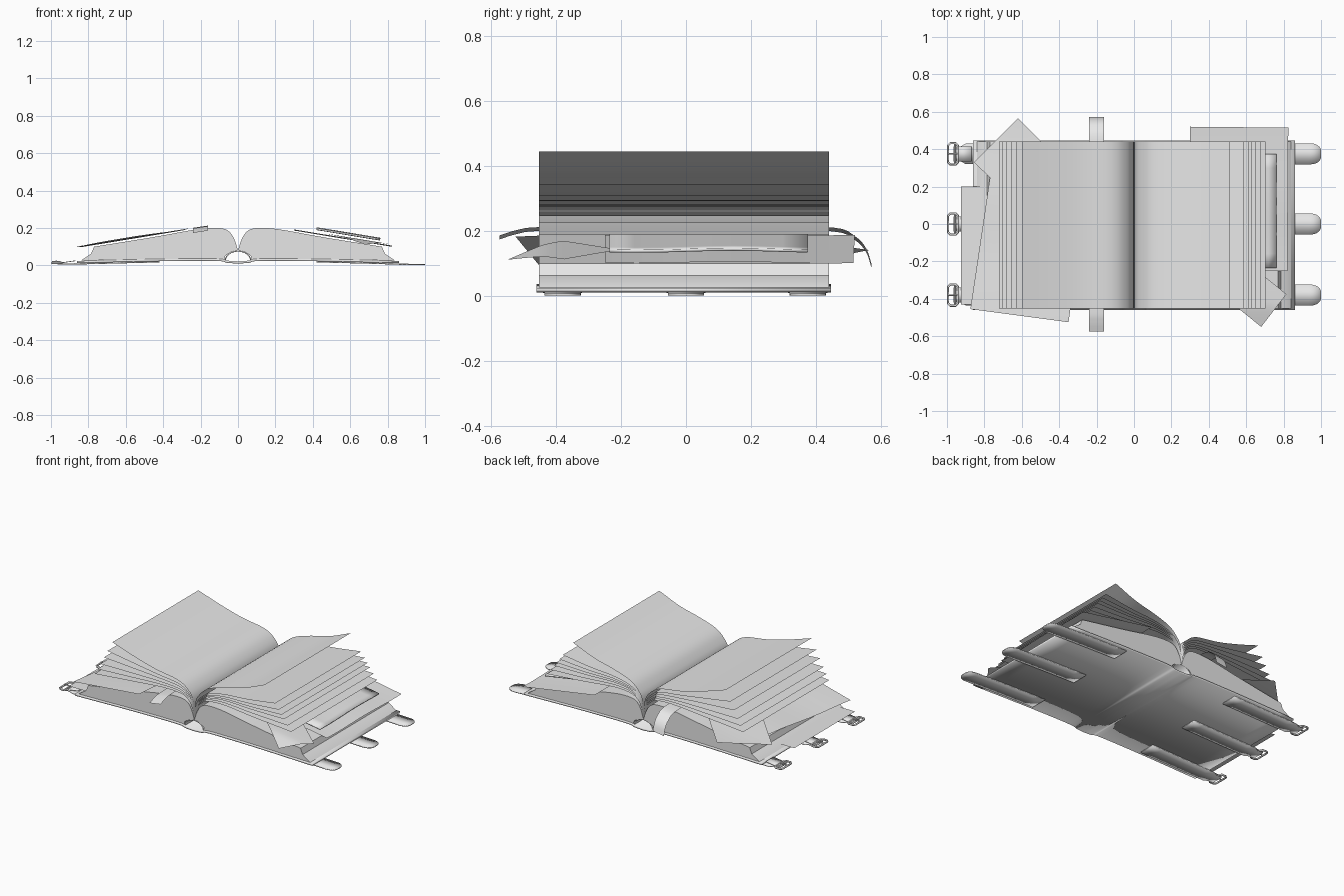
import bpy, bmesh, math
from mathutils import Vector

cube = bpy.data.objects.get("Cube")
if cube:
    bpy.data.objects.remove(cube)

grey = bpy.data.materials.new("plain_grey")
grey.use_nodes = True
grey.diffuse_color = (0.8, 0.8, 0.8, 1)
grey.node_tree.nodes["Principled BSDF"].inputs["Base Color"].default_value = (0.8, 0.8, 0.8, 1)

FRONT, BACK = -0.452, 0.44


def finish(name, bm):
    mesh = bpy.data.meshes.new(name)
    bm.to_mesh(mesh)
    bm.free()
    mesh.materials.append(grey)
    ob = bpy.data.objects.new(name, mesh)
    bpy.context.collection.objects.link(ob)
    return ob


def surface(name, rows, thickness=0, offset=1):
    """Skin a grid of points, optionally thickened."""
    bm = bmesh.new()
    grid = [[bm.verts.new(p) for p in row] for row in rows]
    for a, b in zip(grid, grid[1:]):
        for i in range(len(a) - 1):
            bm.faces.new((a[i], b[i], b[i + 1], a[i + 1]))
    ob = finish(name, bm)
    if thickness:
        mod = ob.modifiers.new("thickness", 'SOLIDIFY')
        mod.thickness = thickness
        mod.offset = offset
    return ob


def sheet(name, profile, y0, y1, thickness=0):
    """Sweep an x-z profile from y0 to y1."""
    profile = sorted(profile) if thickness else profile
    return surface(name, [[(x, y0, z), (x, y1, z)] for x, z in profile], thickness)


def prism(name, outline, y0, y1):
    """Closed x-z outline extruded along y."""
    bm = bmesh.new()
    face = bm.faces.new([bm.verts.new((x, y0, z)) for x, z in outline])
    new = bmesh.ops.extrude_face_region(bm, geom=[face])["geom"]
    verts = [v for v in new if isinstance(v, bmesh.types.BMVert)]
    bmesh.ops.translate(bm, verts=verts, vec=(0, y1 - y0, 0))
    bmesh.ops.recalc_face_normals(bm, faces=bm.faces)
    return finish(name, bm)


def smooth(points, steps=4):
    """Round a polyline with a spline through its points."""
    p = [Vector(q) for q in points]
    p = [2 * p[0] - p[1]] + p + [2 * p[-1] - p[-2]]
    out = []
    for a, b, c, d in zip(p, p[1:], p[2:], p[3:]):
        for i in range(steps):
            t = i / steps
            out.append(0.5 * (2 * b + (c - a) * t + (2 * a - 5 * b + 4 * c - d) * t * t
                              + (3 * b - a - 3 * c + d) * t ** 3))
    return [tuple(v) for v in out + [p[-2]]]


def side(points, s):
    return [(s * x, z) for x, z in points]


def rod(name, points, radius, cyclic):
    curve = bpy.data.curves.new(name, 'CURVE')
    curve.dimensions = '3D'
    curve.bevel_depth = radius
    curve.bevel_resolution = 1
    spline = curve.splines.new('POLY')
    spline.points.add(len(points) - 1)
    for pt, co in zip(spline.points, points):
        pt.co = (*co, 1)
    spline.use_cyclic_u = cyclic
    curve.materials.append(grey)
    bpy.context.collection.objects.link(bpy.data.objects.new(name, curve))


# Cover: one bent board with a dipped spine
half = smooth([(0.0, 0.01), (0.06, 0.014), (0.12, 0.024), (0.45, 0.022), (0.86, 0.012)])
sheet("cover", side(half[1:], -1) + half, -0.46, 0.447, 0.012)

# Hollow binding arch over the spine
arch = [(0.066 * math.cos(a * math.pi / 12), 0.022 + 0.052 * math.sin(a * math.pi / 12))
        for a in range(13)]
sheet("binding_arch", arch, FRONT, BACK, 0.006)

# Page blocks, a lower and an upper one on each side
middle = smooth([(0.07, 0.05), (0.085, 0.1), (0.12, 0.133), (0.2, 0.14),
                 (0.32, 0.125), (0.5, 0.097), (0.785, 0.063)])
top = smooth([(0.0, 0.08), (0.022, 0.145), (0.055, 0.187), (0.11, 0.2), (0.22, 0.193),
              (0.45, 0.152), (0.77, 0.1)])
for s, word in ((-1, "right"), (1, "left")):
    prism("lower_pages_" + word,
          side(middle + [(0.84, 0.026), (0.45, 0.033), (0.12, 0.034), (0.072, 0.03)], s),
          FRONT, BACK)
    prism("upper_pages_" + word, side(top + middle[::-1] + [(0.05, 0.064)], s), FRONT, BACK)

# Lifted pages fanning between the highest page and the block
lifted = {
    -1: smooth([(0.0, 0.08), (0.008, 0.2), (0.045, 0.265), (0.12, 0.31), (0.28, 0.337),
                (0.44, 0.38), (0.595, 0.43)]),
    1: smooth([(0.0, 0.08), (0.008, 0.2), (0.04, 0.26), (0.1, 0.31), (0.22, 0.35),
               (0.36, 0.385), (0.51, 0.445)]),
}
fan = {-1: (0, 0.2, 0.35, 0.5, 0.62, 0.73), 1: (0, 0.29, 0.39, 0.47, 0.54, 0.64, 0.74)}
for s in fan:
    for t in fan[s]:
        page = [tuple(Vector(a).lerp(Vector(b), t)) for a, b in zip(lifted[s], top)]
        sheet("lifted_page", side(page, s), FRONT, BACK)


# Loose sheets resting on the blocks
def loose(name, corners, lift=0.0, droop=0.0, thickness=0, flat=None):
    a, b, c, d = [Vector(p) for p in corners]
    n, rows = 8, []
    for i in range(n + 1):
        row = []
        for j in range(n + 1):
            q = a.lerp(b, i / n).lerp(d.lerp(c, i / n), j / n)
            z = 0.097 + (0.86 - abs(q.x)) * 0.165 + lift
            z -= droop * max(0, abs(q.y) - 0.44)
            z += 0.003 * math.sin(q.y * 11)
            row.append((q.x, q.y, z if flat is None else flat))
        rows.append(row)
    surface(name, rows, thickness, 0)


loose("loose_sheet_right_front", [(-0.875, -0.455), (-0.35, -0.525), (-0.25, 0.18), (-0.77, 0.25)])
loose("loose_sheet_right_back", [(-0.855, 0.33), (-0.62, 0.1), (-0.385, 0.33), (-0.62, 0.565)], 0.005)
loose("loose_sheet_right_low", [(-0.925, -0.43), (-0.6, -0.43), (-0.6, 0.2), (-0.925, 0.2)], flat=0.046)
loose("loose_sheet_left_back", [(0.3, -0.25), (0.82, -0.25), (0.825, 0.515), (0.3, 0.52)])
loose("loose_card_left", [(0.42, -0.235), (0.76, -0.235), (0.76, 0.375), (0.42, 0.375)],
      0.027, thickness=0.009)
loose("loose_sheet_left_front", [(0.47, -0.38), (0.68, -0.55), (0.815, -0.375), (0.605, -0.205)],
      0.006, 0.2)

# Ribbon bookmark draped over both ends
drape = smooth([(-0.575, 0.18), (-0.52, 0.197), (-0.45, 0.206), (-0.2, 0.206), (0.2, 0.206),
                (0.45, 0.205), (0.52, 0.178), (0.555, 0.14), (0.572, 0.09)])
surface("ribbon_bookmark", [[(-0.16, y, z + 0.006), (-0.24, y, z - 0.006)] for y, z in drape])


# Straps under the cover
def strap(name, path, width, s, y):
    rows = [[(s * x, y - s * width(x), z), (s * x, y + s * width(x), z)] for x, z in path]
    surface(name, rows, 0.007, -1)


def tongue_width(x):
    k = min(1, max(0, (x - 0.945) / 0.055))
    return 0.016 + 0.04 * math.sqrt(1 - k * k)


def tail_width(x):
    return 0.055 if x < 0.92 else 0.04


run = smooth([(0.42, 0.023), (0.7, 0.016), (0.88, 0.01), (0.945, 0.008)])
tip = [(0.945 + 0.055 * math.sin(a * math.pi / 12), 0.008) for a in range(1, 7)]
tail = smooth([(0.42, 0.023), (0.7, 0.016), (0.9, 0.011)]) + [(0.925, 0.011), (0.965, 0.012)]

for y in (-0.38, 0, 0.375):
    strap("strap_tongue", run + tip, tongue_width, 1, y)
    strap("buckle_strap", tail, tail_width, -1, y)
    # Keeper loop folded over the board edge
    surface("strap_fold", [[(-0.965, y + 0.04, 0.013), (-0.965, y - 0.04, 0.013)],
                           [(-0.87, y + 0.04, 0.027), (-0.87, y - 0.04, 0.027)]], 0.004)
    # Buckle frame, bar and prong
    x0, x1, h, c = -0.994, -0.942, 0.057, 0.012
    frame = [(x0, -h + c), (x0 + c, -h), (x1 - c, -h), (x1, -h + c),
             (x1, h - c), (x1 - c, h), (x0 + c, h), (x0, h - c)]
    rod("buckle_frame", [(x, y + v, 0.014) for x, v in frame], 0.006, True)
    rod("buckle_bar", [(-0.957, y - h, 0.014), (-0.957, y + h, 0.014)], 0.005, False)
    rod("buckle_prong", [(-0.945, y, 0.018), (-0.97, y, 0.022), (-0.994, y, 0.02)], 0.004, False)

# Smooth shading with sharp creases
bpy.ops.object.select_all(action='DESELECT')
for ob in bpy.context.collection.objects:
    if ob.type == 'MESH' and ob.data.materials and ob.data.materials[0] == grey:
        ob.select_set(True)
        bpy.context.view_layer.objects.active = ob
bpy.ops.object.shade_smooth_by_angle(angle=math.radians(35))
